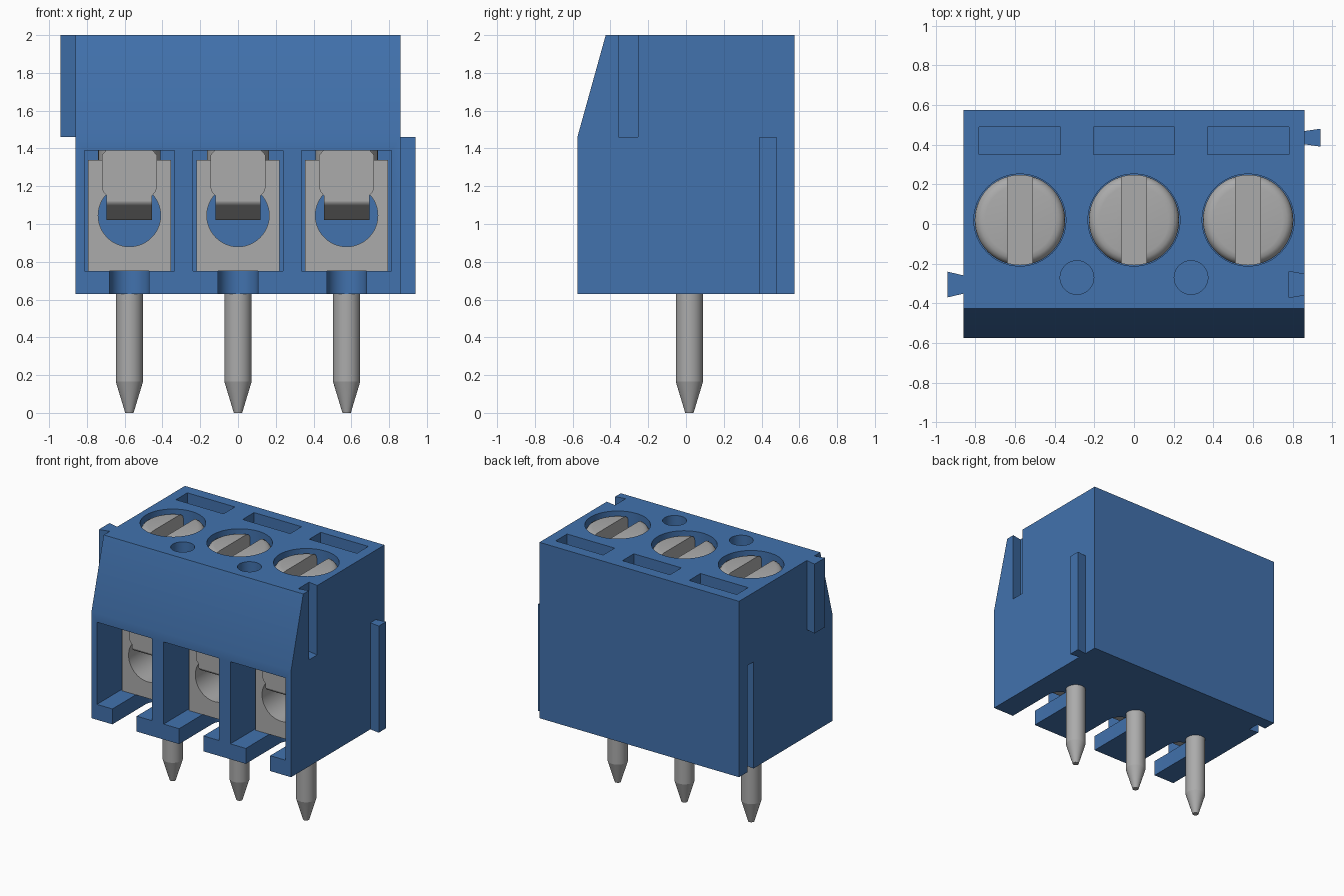
import bpy, bmesh, math
from mathutils import Vector

cube = bpy.data.objects.get("Cube")
if cube:
    bpy.data.objects.remove(cube, do_unlink=True)


def material(name, rgb):
    m = bpy.data.materials.new(name)
    m.use_nodes = True
    m.diffuse_color = (*rgb, 1)
    bsdf = m.node_tree.nodes["Principled BSDF"]
    bsdf.inputs["Base Color"].default_value = (*rgb, 1)
    bsdf.inputs["Roughness"].default_value = 0.5
    return m


BLUE = material("blue plastic", (0.054, 0.168, 0.42))
GREY = material("grey metal", (0.41, 0.41, 0.41))
PITCH = 0.575          # spacing of the three poles
POLES = (-PITCH, 0, PITCH)
PIN_Y = 0.018


def finish(bm, name, mat):
    bmesh.ops.recalc_face_normals(bm, faces=bm.faces)
    mesh = bpy.data.meshes.new(name)
    bm.to_mesh(mesh)
    bm.free()
    mesh.materials.append(mat)
    ob = bpy.data.objects.new(name, mesh)
    bpy.context.collection.objects.link(ob)
    return ob


def prism(name, outline, axis, lo, hi, mat=BLUE):
    """Extrude a 2D outline along an axis; outline uses the other two axes in order."""
    bm = bmesh.new()

    def place(p, t):
        c = list(p)
        c.insert("xyz".index(axis), t)
        return c
    face = bm.faces.new([bm.verts.new(place(p, lo)) for p in outline])
    ext = bmesh.ops.extrude_face_region(bm, geom=[face])
    move = Vector(place((0, 0), hi - lo))
    bmesh.ops.translate(bm, vec=move, verts=[v for v in ext["geom"] if isinstance(v, bmesh.types.BMVert)])
    return finish(bm, name, mat)


def box(name, x0, x1, y0, y1, z0, z1, mat=BLUE):
    return prism(name, [(x0, y0), (x1, y0), (x1, y1), (x0, y1)], "z", z0, z1, mat)


def circle(cx, cy, r, n=48):
    return [(cx + r * math.cos(2 * math.pi * i / n), cy + r * math.sin(2 * math.pi * i / n)) for i in range(n)]


def lathe(name, profile, x, y, mat=GREY, n=48):
    """Stack of rings from (radius, height) pairs, capped at both ends."""
    bm = bmesh.new()
    rings = [[bm.verts.new((px, py, z)) for px, py in circle(x, y, r, n)] for r, z in profile]
    for a, b in zip(rings, rings[1:]):
        for i in range(n):
            j = (i + 1) % n
            bm.faces.new((a[i], a[j], b[j], b[i]))
    bm.faces.new(rings[0])
    bm.faces.new(rings[-1])
    return finish(bm, name, mat)


def cut(target, *cutters):
    """Subtract each cutter, bake the result and drop the cutter."""
    for c in cutters:
        c.hide_render = True
        mod = target.modifiers.new("cut", "BOOLEAN")
        mod.operation, mod.solver, mod.object = "DIFFERENCE", "EXACT", c
        bpy.context.view_layer.update()
        mesh = bpy.data.meshes.new_from_object(target.evaluated_get(bpy.context.evaluated_depsgraph_get()))
        target.modifiers.clear()
        target.data = mesh
        bpy.data.objects.remove(c, do_unlink=True)


def smooth(ob, angle=30):
    bpy.ops.object.select_all(action="DESELECT")
    ob.select_set(True)
    bpy.context.view_layer.objects.active = ob
    bpy.ops.object.shade_smooth_by_angle(angle=math.radians(angle))


def dovetail(name, x_narrow, x_wide, y, half_narrow, half_wide, z0, z1):
    return prism(name, [(x_narrow, y - half_narrow), (x_wide, y - half_wide),
                        (x_wide, y + half_wide), (x_narrow, y + half_narrow)], "z", z0, z1)


# Housing with sloped upper front
housing = prism("housing", [(-0.575, 0.63), (0.575, 0.63), (0.575, 2), (-0.425, 2), (-0.575, 1.46)],
                "x", -0.86, 0.86)

for x in POLES:
    # Wire pocket, floor slot with rounded end, screw well, test slot
    end = [(x + 0.105 * math.cos(a), -0.165 + 0.105 * math.sin(a))
           for a in [math.pi * i / 16 for i in range(17)]]
    cut(housing,
        box("pocket_cutter", x - 0.238, x + 0.238, -0.7, 0.3, 0.75, 1.39),
        prism("slot_cutter", [(x - 0.105, -0.7), (x + 0.105, -0.7)] + end, "z", 0.5, 0.8),
        prism("well_cutter", circle(x, 0.02, 0.232), "z", 1.75, 2.1),
        box("test_slot_cutter", x - 0.205, x + 0.205, 0.35, 0.49, 1.8, 2.1))
for x in (-PITCH / 2, PITCH / 2):
    cut(housing, prism("hole_cutter", circle(x, -0.27, 0.085, 32), "z", 1.8, 2.1))
# Dovetail grooves that accept a neighbour's ribs
cut(housing,
    dovetail("groove_cutter", 0.87, 0.78, -0.305, 0.05, 0.066, 1.46, 2.1),
    dovetail("groove_cutter", -0.87, -0.78, 0.435, 0.036, 0.048, 0.5, 1.46))
smooth(housing, 20)

# Dovetail ribs
dovetail("right_rib", -0.855, -0.94, -0.305, 0.045, 0.065, 1.46, 2)
dovetail("left_rib", 0.855, 0.94, 0.435, 0.033, 0.045, 0.63, 1.46)

for n, x in enumerate(POLES, 1):
    # Clamp block with wire hole
    clamp = box(f"clamp_{n}", x - 0.22, x + 0.22, -0.29, 0.28, 0.752, 1.34, GREY)
    cut(clamp, prism("wire_hole_cutter", circle(x, 1.045, 0.165), "y", -0.5, 0.5, GREY))
    smooth(clamp)

    # Wire guard: front plate with rounded shoulders and a tongue bent into the hole
    half = [(0.12, 1.12), (0.12, 1.15), (0.138, 1.17), (0.145, 1.19), (0.145, 1.365), (0.125, 1.388)]
    plate = [(x + a, z) for a, z in half] + [(x - a, z) for a, z in reversed(half)]
    prism(f"guard_plate_{n}", plate, "y", -0.312, -0.288, GREY)
    front = [(-0.312, 1.13), (-0.309, 1.115), (-0.302, 1.103), (-0.29, 1.095), (-0.12, 1.02)]
    back = [(-0.11, 1.04), (-0.28, 1.115), (-0.288, 1.13)]
    smooth(prism(f"guard_tongue_{n}", front + back, "x", x - 0.12, x + 0.12, GREY), 40)

    # Slotted screw with rounded rim
    screw = lathe(f"screw_{n}", [(0.165, 1.3), (0.165, 1.76), (0.228, 1.76), (0.228, 1.93), (0.224, 1.95),
                                 (0.213, 1.966), (0.197, 1.976), (0.175, 1.98)], x, 0.02)
    cut(screw, box("screw_slot_cutter", x - 0.063, x + 0.063, -0.4, 0.4, 1.85, 2.1, GREY))
    smooth(screw, 35)

    # Solder pin with tapered tip
    smooth(lathe(f"pin_{n}", [(0.022, 0), (0.072, 0.165), (0.072, 0.78)], x, PIN_Y, n=32), 12)
